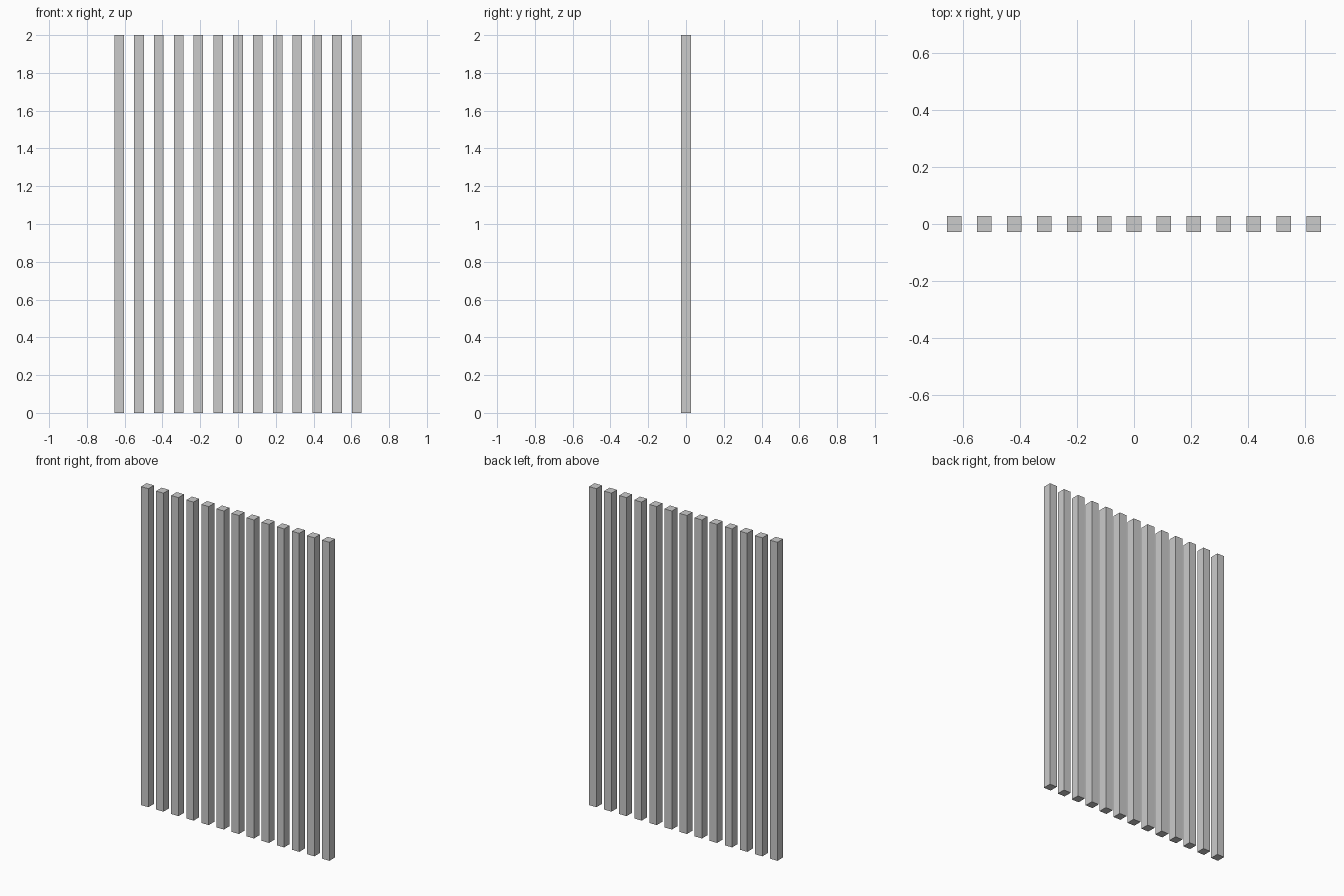
import bpy

if "Cube" in bpy.data.objects:
    bpy.data.objects.remove(bpy.data.objects["Cube"])

COUNT = 13
PITCH = 0.1048
WIDTH, DEPTH, HEIGHT = 0.051, 0.055, 2.0


def add_slat(name, x):
    bpy.ops.mesh.primitive_cube_add(size=1, location=(x, 0, HEIGHT / 2))
    slat = bpy.context.object
    slat.name = name
    slat.scale = (WIDTH, DEPTH, HEIGHT)
    bpy.ops.object.transform_apply(location=False, rotation=False, scale=True)
    return slat


# Row of evenly spaced upright slats, centred on x = 0
for i in range(COUNT):
    add_slat(f"vertical_slat_{i + 1:02d}", (i - (COUNT - 1) / 2) * PITCH)
